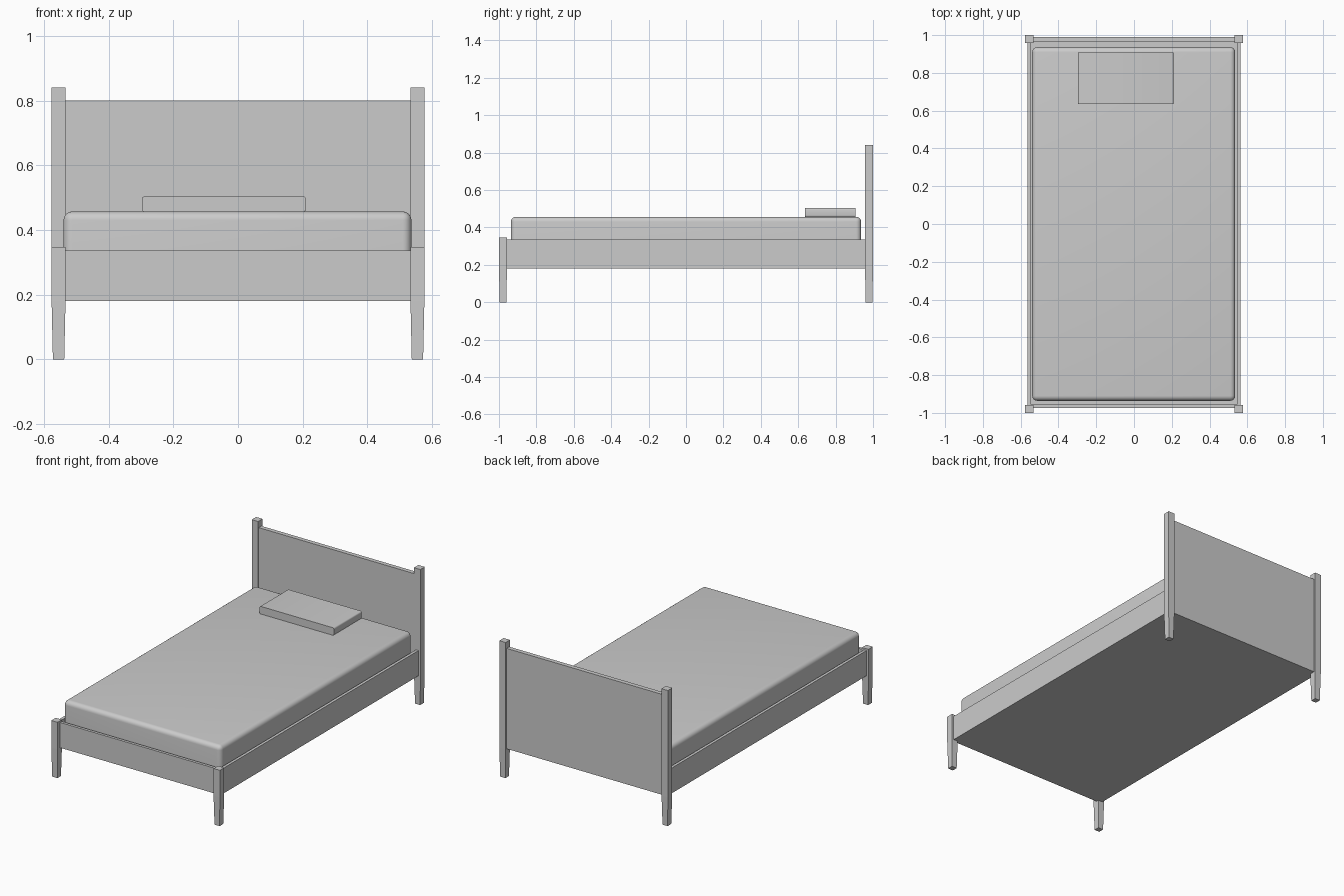
import bpy, bmesh
from mathutils import Vector

if "Cube" in bpy.data.objects:
    bpy.data.objects.remove(bpy.data.objects["Cube"])


def finish(bm, name, smooth=False):
    bmesh.ops.recalc_face_normals(bm, faces=bm.faces)
    mesh = bpy.data.meshes.new(name)
    bm.to_mesh(mesh)
    bm.free()
    obj = bpy.data.objects.new(name, mesh)
    bpy.context.collection.objects.link(obj)
    if smooth:
        bpy.context.view_layer.objects.active = obj
        obj.select_set(True)
        bpy.ops.object.shade_smooth_by_angle()
        obj.select_set(False)
    return obj


def box(lo, hi):
    bm = bmesh.new()
    bmesh.ops.create_cube(bm, size=1)
    lo, hi = Vector(lo), Vector(hi)
    for v in bm.verts:
        v.co = (lo + hi) / 2 + v.co * (hi - lo)
    return bm


def bevel(bm, edges, width, segments):
    bmesh.ops.bevel(bm, geom=edges, offset=width, segments=segments,
                    profile=0.5, affect='EDGES')


def post(name, x, y, top):
    # square post whose leg tapers below the frame
    bm = bmesh.new()
    rings = []
    for z, h in ((0, 0.0175), (0.18, 0.0215), (top, 0.0215)):
        rings.append([bm.verts.new((x + sx * h, y + sy * h, z))
                      for sx, sy in ((-1, -1), (1, -1), (1, 1), (-1, 1))])
    for a, b in zip(rings, rings[1:]):
        for i in range(4):
            j = (i + 1) % 4
            bm.faces.new((a[i], a[j], b[j], b[i]))
    bm.faces.new(rings[0][::-1])
    bm.faces.new(rings[-1])
    finish(bm, name)


# Posts
for side, x in (("left", -0.5545), ("right", 0.5545)):
    post("foot_post_" + side, x, -0.9785, 0.347)
    post("head_post_" + side, x, 0.9785, 0.84)

# Rails and base panel as one shallow tray
bm = box((-0.563, -0.974, 0.18), (0.563, 0.985, 0.336))
bm.normal_update()
top = max(bm.faces, key=lambda f: f.calc_center_median().z)
bmesh.ops.inset_region(bm, faces=[top], thickness=0.025)
for f in bmesh.ops.extrude_face_region(bm, geom=[top])["geom"]:
    if isinstance(f, bmesh.types.BMVert):
        f.co.z = 0.21
if top.is_valid:
    bmesh.ops.delete(bm, geom=[top], context='FACES_ONLY')
finish(bm, "bed_frame")

# Headboard
finish(box((-0.54, 0.963, 0.18), (0.54, 0.99, 0.80)), "headboard")

# Mattress with rounded sides and top
bm = box((-0.539, -0.936, 0.21), (0.536, 0.936, 0.457))
bevel(bm, [e for e in bm.edges if any(v.co.z > 0.4 for v in e.verts)], 0.027, 6)
finish(bm, "mattress", True)

# Pillow, rounded only at its two ends
bm = box((-0.297, 0.635, 0.456), (0.21, 0.907, 0.504))
bevel(bm, [e for e in bm.edges
           if abs(e.verts[0].co.y - e.verts[1].co.y) > 0.1], 0.009, 4)
finish(bm, "pillow", True)
